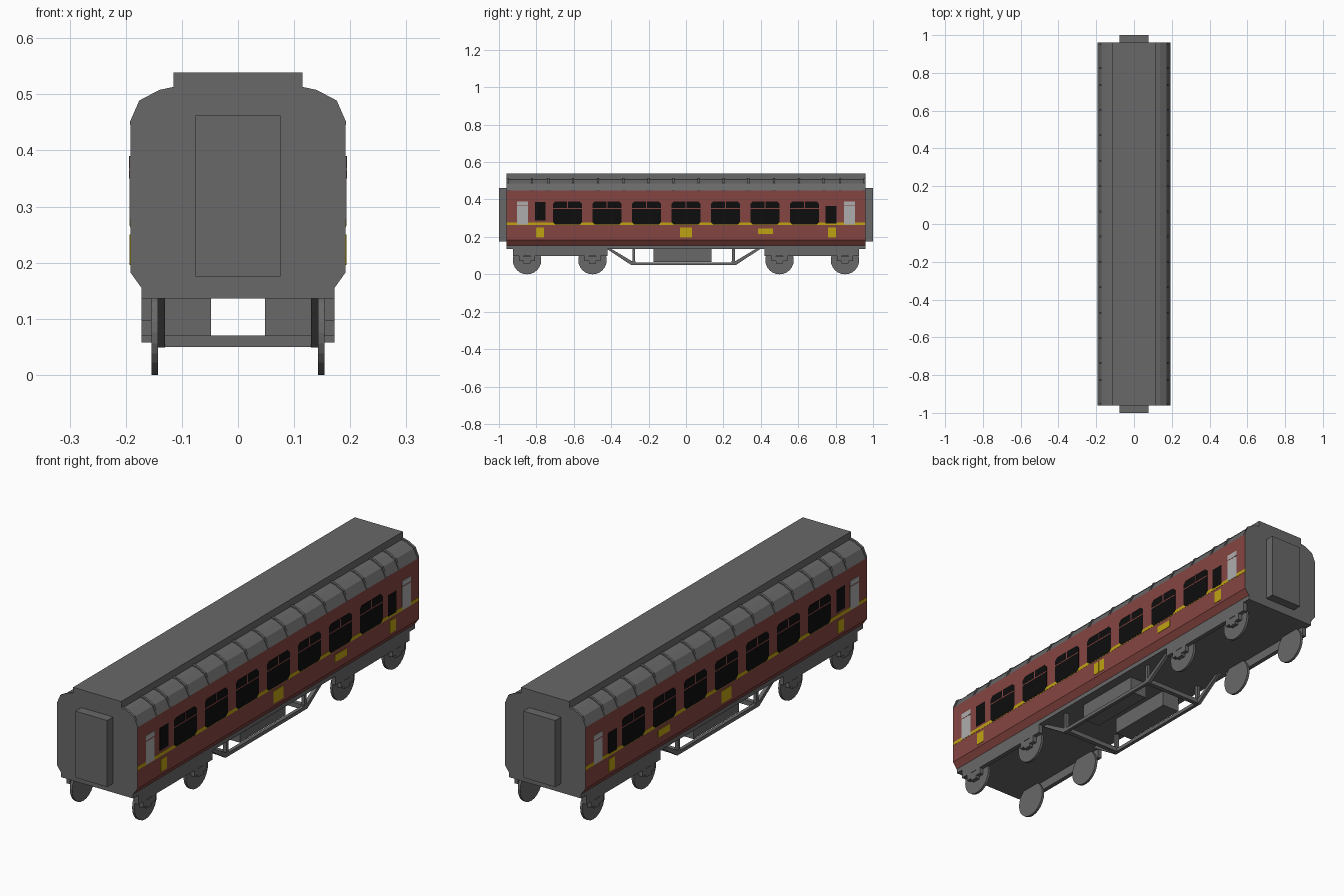
import bpy, bmesh, math

if "Cube" in bpy.data.objects:
    bpy.data.objects.remove(bpy.data.objects["Cube"])

def mat(name, r, g, b):
    m = bpy.data.materials.new(name)
    m.diffuse_color = (r, g, b, 1)
    m.use_nodes = True
    m.node_tree.nodes["Principled BSDF"].inputs["Base Color"].default_value = m.diffuse_color
    return m

GREY = mat("dark grey", 0.14, 0.14, 0.14)
RED = mat("maroon red", 0.235, 0.060, 0.053)
YELLOW = mat("yellow", 0.52, 0.37, 0.006)
BLACK = mat("window black", 0.004, 0.004, 0.004)
PALE = mat("frosted grey", 0.42, 0.42, 0.42)

def prism(name, pts, lo, hi, axis, *mats):
    """Extrude a 2D outline; axis 'y' takes (x, z) points, axis 'x' takes (y, z)."""
    bm = bmesh.new()
    place = (lambda p, d: (p[0], d, p[1])) if axis == 'y' else (lambda p, d: (d, p[0], p[1]))
    a = [bm.verts.new(place(p, lo)) for p in pts]
    b = [bm.verts.new(place(p, hi)) for p in pts]
    bm.faces.new(a)
    bm.faces.new(b[::-1])
    n = len(pts)
    for i in range(n):
        bm.faces.new((a[i], b[i], b[(i + 1) % n], a[(i + 1) % n]))
    bmesh.ops.recalc_face_normals(bm, faces=bm.faces)
    me = bpy.data.meshes.new(name)
    bm.to_mesh(me)
    bm.free()
    for m in mats:
        me.materials.append(m)
    o = bpy.data.objects.new(name, me)
    bpy.context.collection.objects.link(o)
    return o

def rect(a0, a1, z0, z1):
    return [(a0, z0), (a1, z0), (a1, z1), (a0, z1)]

def box(name, x0, x1, y0, y1, z0, z1, m):
    return prism(name, rect(x0, x1, z0, z1), y0, y1, 'y', m)

def both(name, pts, x0, x1, m):
    """Side part repeated on the right and left."""
    prism("right_" + name, pts, x0, x1, 'x', m)
    prism("left_" + name, pts, -x1, -x0, 'x', m)

def plate(name, y0, y1, z0, z1, top, m):
    both(name, rect(y0, y1, z0, z1), 0.190, top, m)

# Body shell: grey ends, roof and floor, red sides
half = [(0.172, 0.136), (0.172, 0.155), (0.192, 0.183), (0.192, 0.447),
        (0.172, 0.485), (0.138, 0.503), (0.110, 0.509)]
body = prism("carriage_body", half + [(-x, z) for x, z in half[::-1]], -0.96, 0.96, 'y', GREY, RED)
for p in body.data.polygons:
    if abs(p.normal.x) > 0.5 and 0.16 < p.center.z < 0.447:
        p.material_index = 1

# Raised centre roof and end gangways
box("raised_roof", -0.115, 0.115, -0.96, 0.96, 0.50, 0.539, GREY)
for s, end in ((-1, "front"), (1, "back")):
    ys = sorted((s * 0.955, s * 1.0))
    box(end + "_gangway", -0.076, 0.076, *ys, 0.175, 0.462, GREY)

# Curved roof ribs, plus a lip at each end
rib = [(0.192, 0.445), (0.193, 0.450), (0.176, 0.489), (0.140, 0.508), (0.112, 0.514),
       (0.112, 0.50), (0.16, 0.48)]
for y in (0.067, 0.2, 0.335, 0.47, 0.605, 0.735, 0.825, 0.955):
    for s in (-1, 1):
        for k in (-1, 1):
            prism("roof_rib", [(k * x, z) for x, z in rib], s * y - 0.005, s * y + 0.005, 'y', GREY)

# Waist stripe
plate("waist_stripe", -0.96, 0.96, 0.263, 0.278, 0.1928, YELLOW)

# Main windows with chamfered corners, crossbar and centre bar
for i in range(-3, 4):
    c, w, z0, z1, r = i * 0.2113, 0.078, 0.265, 0.390, 0.014
    pts = [(c - w + r, z0), (c + w - r, z0), (c + w, z0 + r), (c + w, z1 - r),
           (c + w - r, z1), (c - w + r, z1), (c - w, z1 - r), (c - w, z0 + r)]
    both("window", pts, 0.190, 0.1936, BLACK)
    plate("window_crossbar", c - w, c + w, 0.350, 0.355, 0.1942, RED)
    plate("window_centre_bar", c - 0.003, c + 0.003, 0.353, 0.390, 0.1942, RED)

# End door windows, frosted panes and lower yellow panels
plate("front_door_window", -0.808, -0.750, 0.289, 0.386, 0.1936, BLACK)
plate("back_door_window", 0.747, 0.805, 0.273, 0.364, 0.1936, BLACK)
for s in (-1, 1):
    y0, y1 = sorted((s * 0.845, s * 0.903))
    plate("frosted_window", y0, y1, 0.265, 0.390, 0.1936, PALE)
    plate("frosted_bar", y0, y1, 0.364, 0.368, 0.1942, RED)
    y0, y1 = sorted((s * 0.760, s * 0.802))
    plate("end_panel", y0, y1, 0.196, 0.250, 0.1936, YELLOW)
    y0, y1 = sorted((s * 0.001, s * 0.033))
    plate("middle_panel", y0, y1, 0.196, 0.250, 0.1936, YELLOW)
plate("wide_panel", 0.385, 0.465, 0.215, 0.246, 0.1936, YELLOW)

# Bogies: side frames, wheels and notched axle boxes
for s in (-1, 1):
    y0, y1 = sorted((s * 0.42, s * 0.925))
    both("bogie_frame", rect(y0, y1, 0.097, 0.138), 0.153, 0.172, GREY)
    for a in (0.50, 0.85):
        c = s * a
        disc = [(c + 0.076 * math.cos(t * math.pi / 12), 0.076 + 0.076 * math.sin(t * math.pi / 12))
                for t in range(24)]
        both("wheel", disc, 0.143, 0.154, GREY)
        fork = [(c - 0.042, 0.10), (c - 0.042, 0.070), (c - 0.018, 0.070), (c - 0.018, 0.058),
                (c + 0.018, 0.058), (c + 0.018, 0.070), (c + 0.042, 0.070), (c + 0.042, 0.10),
                (c + 0.018, 0.10), (c + 0.018, 0.095), (c - 0.018, 0.095), (c - 0.018, 0.10)]
        both("axle_box", fork, 0.153, 0.172, GREY)

# Underframe truss on each side, joined by cross beams
both("truss_rail", rect(-0.292, 0.266, 0.049, 0.064), 0.130, 0.145, GREY)
for y, top in ((-0.280, -0.415), (0.254, 0.389)):
    d = 0.012 if y > 0 else -0.012
    both("truss_post", rect(y - 0.007, y + 0.007, 0.06, 0.138), 0.130, 0.145, GREY)
    both("truss_diagonal", [(y + d, 0.049), (y - d * 0.4, 0.062), (top - d, 0.138), (top + d, 0.138)],
         0.130, 0.145, GREY)
    box("truss_cross_beam", -0.145, 0.145, y - 0.010, y + 0.010, 0.050, 0.070, GREY)

# Equipment boxes under the floor
both("equipment_box", rect(-0.175, 0.135, 0.066, 0.138), 0.048, 0.131, GREY)
